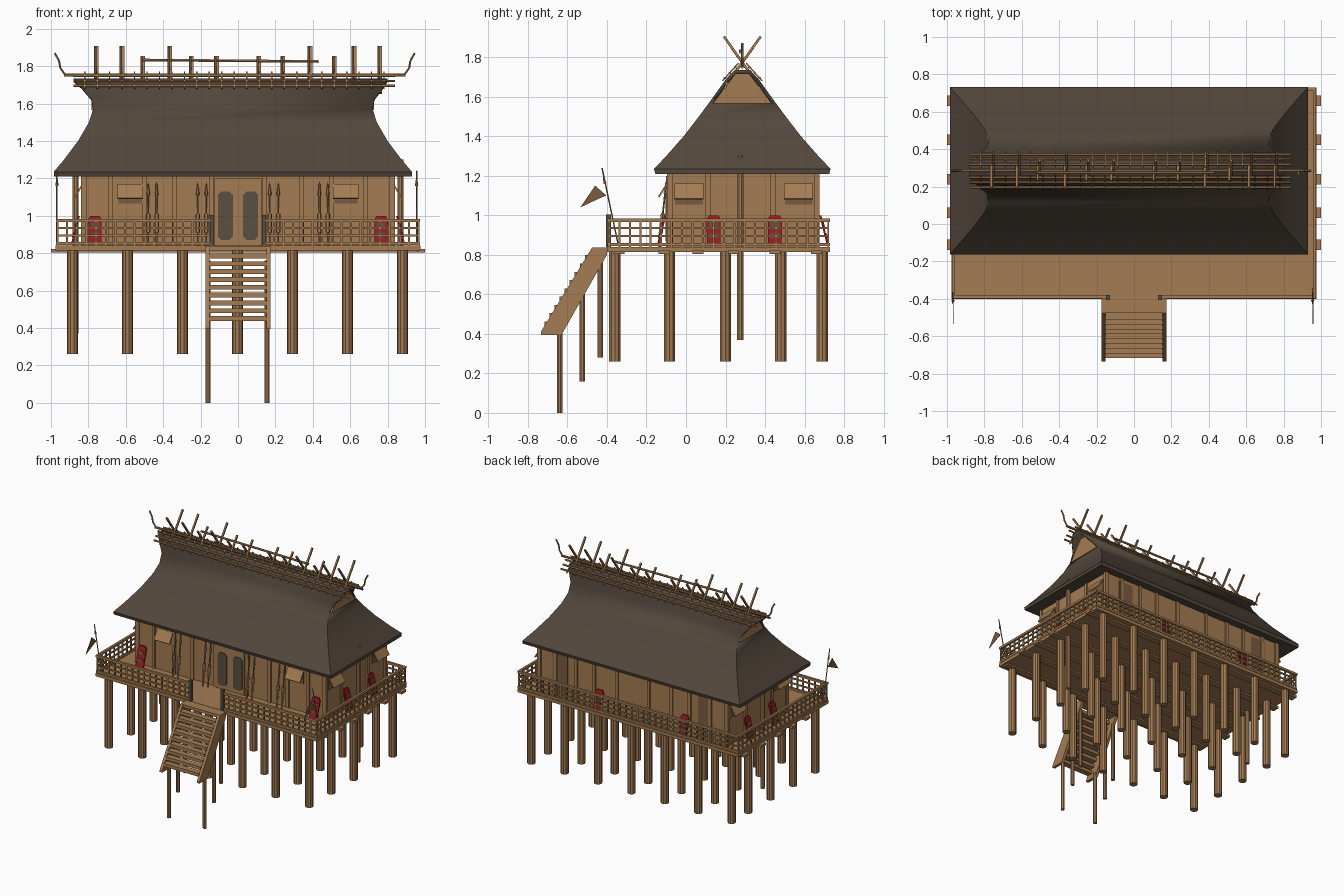
import bpy, bmesh, math
from mathutils import Vector, Matrix

if "Cube" in bpy.data.objects:
    bpy.data.objects.remove(bpy.data.objects["Cube"])


def mat(name, c):
    m = bpy.data.materials.new(name)
    m.diffuse_color = (*c, 1)
    m.use_nodes = True
    m.node_tree.nodes["Principled BSDF"].inputs["Base Color"].default_value = m.diffuse_color
    return m


WOOD = mat("wood", (0.37, 0.2, 0.085))
DARK = mat("dark_wood", (0.19, 0.105, 0.05))
THATCH = mat("thatch", (0.085, 0.063, 0.045))
DOOR = mat("door_panel", (0.10, 0.078, 0.055))
RED = mat("red_paint", (0.36, 0.008, 0.012))


class Part:
    """Collects boxes, rods and plates into one named object."""
    def __init__(self, name, material):
        self.name, self.material, self.bm = name, material, bmesh.new()

    def box(self, x0, x1, y0, y1, z0, z1):
        m = Matrix.Translation(((x0 + x1) / 2, (y0 + y1) / 2, (z0 + z1) / 2)) @ \
            Matrix.Diagonal((x1 - x0, y1 - y0, z1 - z0, 1))
        bmesh.ops.create_cube(self.bm, size=1, matrix=m)

    def rod(self, a, b, r, n=8, r2=None):
        a, b = Vector(a), Vector(b)
        q = (b - a).to_track_quat('Z', 'Y').to_matrix().to_4x4()
        bmesh.ops.create_cone(self.bm, cap_ends=True, segments=n, radius1=r,
                              radius2=r if r2 is None else r2, depth=(b - a).length,
                              matrix=Matrix.Translation((a + b) / 2) @ q
                              @ Matrix.Rotation(math.pi / n, 4, 'Z'))

    def prism(self, pts, offset):
        lo = [self.bm.verts.new(p) for p in pts]
        hi = [self.bm.verts.new(Vector(p) + Vector(offset)) for p in pts]
        self.bm.faces.new(lo)
        self.bm.faces.new(hi[::-1])
        for i in range(len(pts)):
            j = (i + 1) % len(pts)
            self.bm.faces.new((lo[i], hi[i], hi[j], lo[j]))

    def done(self):
        bmesh.ops.recalc_face_normals(self.bm, faces=self.bm.faces)
        me = bpy.data.meshes.new(self.name)
        self.bm.to_mesh(me)
        self.bm.free()
        me.materials.append(self.material)
        ob = bpy.data.objects.new(self.name, me)
        bpy.context.collection.objects.link(ob)
        return ob


# Stilts under the floor
p = Part("stilts", WOOD)
for i in range(7):
    for y in (-0.36, -0.083, 0.2, 0.48, 0.69):
        x = -0.885 + 0.294 * i
        p.rod((x, y, 0.26), (x, y, 0.815), 0.03, 10)
p.done()

# Floor, cross beams, landing
p = Part("deck", WOOD)
p.box(-0.975, 0.975, -0.4, 0.73, 0.815, 0.84)
p.done()
p = Part("floor_beams", WOOD)
for y in (-0.34, -0.11, 0.06, 0.24, 0.45, 0.66):
    e = 0.96 if y == -0.34 else 1.0
    p.box(-e, e, y - 0.028, y + 0.028, 0.803, 0.823)
p.done()

# Lattice railing
p = Part("railing", WOOD)
X, F, B = 0.965, -0.39, 0.72
runs = [((-X, F), (-0.14, F)), ((0.14, F), (X, F)), ((-X, B), (X, B)),
        ((-X, F), (-X, B)), ((X, F), (X, B))]
for a, b in runs:
    a, b = Vector((*a, 0)), Vector((*b, 0))
    for z, h in ((0.975, 0.009), (0.935, 0.005), (0.895, 0.005), (0.853, 0.008)):
        p.box(a.x - h, b.x + h, a.y - h, b.y + h, z - h, z + h)
    n = round((b - a).length / 0.052)
    for i in range(n + 1):
        c = a.lerp(b, i / n)
        p.box(c.x - 0.005, c.x + 0.005, c.y - 0.005, c.y + 0.005, 0.84, 0.975)
p.done()
p = Part("gate_posts", DOOR)
for s in (-1, 1):
    p.box(s * 0.14 - 0.011, s * 0.14 + 0.011, -0.405, -0.38, 0.84, 1.005)
p.done()

# Stairs: stringers, treads and legs
p = Part("stair_stringers", WOOD)
side = [(-0.475, 0.838), (-0.4, 0.838), (-0.4, 0.8), (-0.63, 0.395), (-0.735, 0.395), (-0.735, 0.41)]
for x in (-0.175, 0.153):
    p.prism([(x, y, z) for y, z in side], (0.022, 0, 0))
p.done()
p = Part("stair_treads", WOOD)
p.box(-0.16, 0.16, -0.475, -0.395, 0.815, 0.838)
for i in range(9):
    t = i / 8
    y, z = -0.485 - 0.205 * t, 0.785 - 0.335 * t
    p.box(-0.155, 0.155, y - 0.027, y + 0.02, z - 0.013, z + 0.013)
p.done()
p = Part("stair_legs", WOOD)
for x in (-0.16, 0.155):
    for y, lo, hi in ((-0.64, 0, 0.43), (-0.525, 0.16, 0.6), (-0.435, 0.28, 0.76)):
        p.rod((x, y, lo), (x, y, hi), 0.015)
p.done()

# House body with slightly raised wall posts
p = Part("walls", WOOD)
p.box(-0.83, 0.83, -0.085, 0.665, 0.84, 1.23)
p.done()
p = Part("wall_posts", WOOD)
for x in (-0.82, -0.68, -0.5, -0.34, -0.14, 0.14, 0.34, 0.5, 0.68, 0.82):
    for y in (-0.085, 0.665):
        p.box(x - 0.013, x + 0.013, y - 0.01, y + 0.01, 0.84, 1.22)
for x in (-0.83, 0.83):
    for y in (-0.08, 0.11, 0.44, 0.66):
        p.box(x - 0.01, x + 0.01, y - 0.013, y + 0.013, 0.84, 1.22)
p.done()
p = Part("ridge_support_posts", WOOD)
for x in (-0.868, 0.868):
    p.rod((x, 0.275, 0.37), (x, 0.275, 1.3), 0.017)
p.done()

# Double door with chamfered dark panels
p = Part("door_frame", WOOD)
p.box(-0.125, 0.125, -0.1, -0.08, 0.84, 1.2)
p.done()
p = Part("door_panels", DOOR)
for c in (-0.068, 0.068):
    w, k = 0.04, 0.018
    o = [(-w, 0.87 + k), (-w + k, 0.87), (w - k, 0.87), (w, 0.87 + k),
         (w, 1.13 - k), (w - k, 1.13), (-w + k, 1.13), (-w, 1.13 - k)]
    p.prism([(c + x, -0.105, z) for x, z in o], (0, 0.008, 0))
p.done()

# Windows, propped shutters and back panels
openings = Part("window_openings", DARK)
shutters = Part("window_shutters", WOOD)
for s in (-1, 1):
    x = s * 0.575
    openings.box(x - 0.065, x + 0.065, -0.091, -0.083, 1.065, 1.165)
    shutters.prism([(x - 0.068, -0.088, 1.165), (x + 0.068, -0.088, 1.165),
                    (x + 0.068, -0.135, 1.09), (x - 0.068, -0.135, 1.09)], (0, -0.006, 0.006))
    for y in (0.015, 0.57):
        openings.box(s * 0.832 - 0.004, s * 0.832 + 0.004, y - 0.07, y + 0.07, 1.055, 1.15)
        shutters.prism([(s * 0.834, y - 0.073, 1.155), (s * 0.834, y + 0.073, 1.155),
                        (s * 0.88, y + 0.073, 1.08), (s * 0.88, y - 0.073, 1.08)],
                       (s * 0.006, 0, 0.006))
    openings.box(s * 0.64 - 0.065, s * 0.64 + 0.065, 0.663, 0.67, 0.85, 1.18)
openings.done()
shutters.done()

# Shields leaning on the walls: (foot position, outward direction)
body, trim = Part("shields", RED), Part("shield_bands", DOOR)
spots = [((x, -0.1), (0, -1)) for x in (-0.765, 0.765)]
spots += [((x, 0.675), (0, 1)) for x in (-0.47, 0.28)]
spots += [((s * 0.845, y), (s, 0)) for s in (-1, 1) for y in (0.14, 0.45)]
for (x, y), d in spots:
    out, across, base = Vector((*d, 0)), Vector((-d[1], d[0], 0)), Vector((x, y, 0))

    def at(u, z, k=0):
        return base + across * u + out * ((1.0 - z) * 0.25 + k) + Vector((0, 0, z))
    body.prism([at(*q) for q in ((-0.034, 0.845), (0.034, 0.845), (0.036, 0.98),
                                 (0.024, 1.0), (-0.024, 1.0), (-0.036, 0.98))], out * 0.01)
    for z0, z1 in ((0.885, 0.91), (0.94, 0.965)):
        trim.prism([at(-0.022, z0, 0.008), at(0.022, z0, 0.008),
                    at(0.022, z1, 0.008), at(-0.022, z1, 0.008)], out * 0.006)
body.done()
trim.done()

# Spears and clubs leaning beside the door
p = Part("spears", WOOD)
for s in (-1, 1):
    for x in (0.17, 0.215, 0.435, 0.48):
        p.rod((s * x, -0.135, 0.84), (s * x, -0.1, 1.17), 0.005, 6)
        p.rod((s * x, -0.128, 0.91), (s * x, -0.117, 1.01), 0.012, 6)
        p.rod((s * x, -0.105, 1.11), (s * x, -0.1, 1.18), 0.01, 6, 0.001)
p.done()

# Corner poles and pennants
poles, flags = Part("flag_poles", WOOD), Part("pennants", DARK)
for x in (-0.968, 0.955):
    poles.rod((x, -0.345, 0.86), (x, -0.425, 1.24), 0.004, 6)
    poles.rod((x, -0.41, 1.16), (x, -0.42, 1.21), 0.009, 6, 0.002)
    flags.prism([(x, y, z) for y, z in ((-0.403, 1.1), (-0.46, 1.15), (-0.535, 1.04), (-0.44, 1.085))],
                (0.004, 0, 0))
poles.done()
flags.done()

# Thatched hip-and-gable roof: rings of (z, half depth, left x, right x)
YC = 0.285
rings = [(1.21, 0.44, -0.985, 0.93), (1.235, 0.447, -0.985, 0.93), (1.3, 0.385, -0.93, 0.875),
         (1.4, 0.297, -0.855, 0.80), (1.5, 0.22, -0.797, 0.742), (1.57, 0.168, -0.775, 0.72),
         (1.63, 0.125, -0.785, 0.73), (1.69, 0.082, -0.835, 0.775), (1.735, 0.04, -0.88, 0.80)]
r = Part("thatched_roof", THATCH)
loops = [[r.bm.verts.new(c) for c in ((a, YC - h, z), (b, YC - h, z), (b, YC + h, z), (a, YC + h, z))]
         for z, h, a, b in rings]
for k in range(len(loops) - 1):
    for i in range(4):
        if i % 2 and rings[k][0] > 1.56:      # gable ends stay open
            continue
        j = (i + 1) % 4
        r.bm.faces.new((loops[k][i], loops[k][j], loops[k + 1][j], loops[k + 1][i]))
r.bm.faces.new(loops[-1])
r.bm.faces.new(loops[0][::-1])
roof = r.done()
roof.data.polygons.foreach_set("use_smooth", [True] * len(roof.data.polygons))
roof.data.set_sharp_from_angle(angle=math.radians(35))
m = roof.modifiers.new("thickness", 'SOLIDIFY')
m.thickness, m.offset = 0.02, -1

# Wooden gable boards
p = Part("gable_boards", WOOD)
for x in (-0.782, 0.718):
    p.prism([(x, YC + y, z) for y, z in ((-0.15, 1.565), (0.15, 1.565), (0.03, 1.72), (-0.03, 1.72))],
            (0.01, 0, 0))
p.done()

# Ridge poles with upturned tips
p = Part("ridge_poles", WOOD)
p.rod((-0.93, YC, 1.752), (0.895, YC, 1.752), 0.009)
for s in (-1, 1):
    for off, z in ((0.035, 1.748), (0.063, 1.72), (0.088, 1.695)):
        p.rod((-0.88, YC + s * off, z), (0.84, YC + s * off, z), 0.007, 6)
p.rod((-0.52, YC - 0.01, 1.833), (0.43, YC - 0.01, 1.825), 0.008, 6)
for e, s in ((-0.925, -1), (0.89, 1)):
    curl = [(0, 1.755), (0.025, 1.79), (0.032, 1.83), (0.055, 1.87)]
    for (a, z0), (b, z1) in zip(curl, curl[1:]):
        p.rod((e + s * a, YC, z0), (e + s * b, YC, z1), 0.006, 6)
p.done()

# Crossed battens over the ridge, and short rafters
p = Part("crossed_battens", WOOD)
tall = [(x, 1.905) for x in (-0.757, -0.62, -0.365, 0.385, 0.62, 0.757)]
low = [(x, 1.85) for x in (-0.51, -0.25, -0.115, 0.11, 0.24, 0.515)]
for x, top in tall + low:
    for s in (-1, 1):
        y = (top - 1.77) * 0.69
        p.rod((x + s * 0.006, YC - s * 0.085, 1.655), (x + s * 0.006, YC + s * y, top), 0.009, 4)
for i in range(25):
    x = -0.82 + i * 0.0667
    for s in (-1, 1):
        p.rod((x, YC + s * 0.1, 1.68), (x, YC + s * 0.02, 1.77), 0.005, 4)
p.done()
